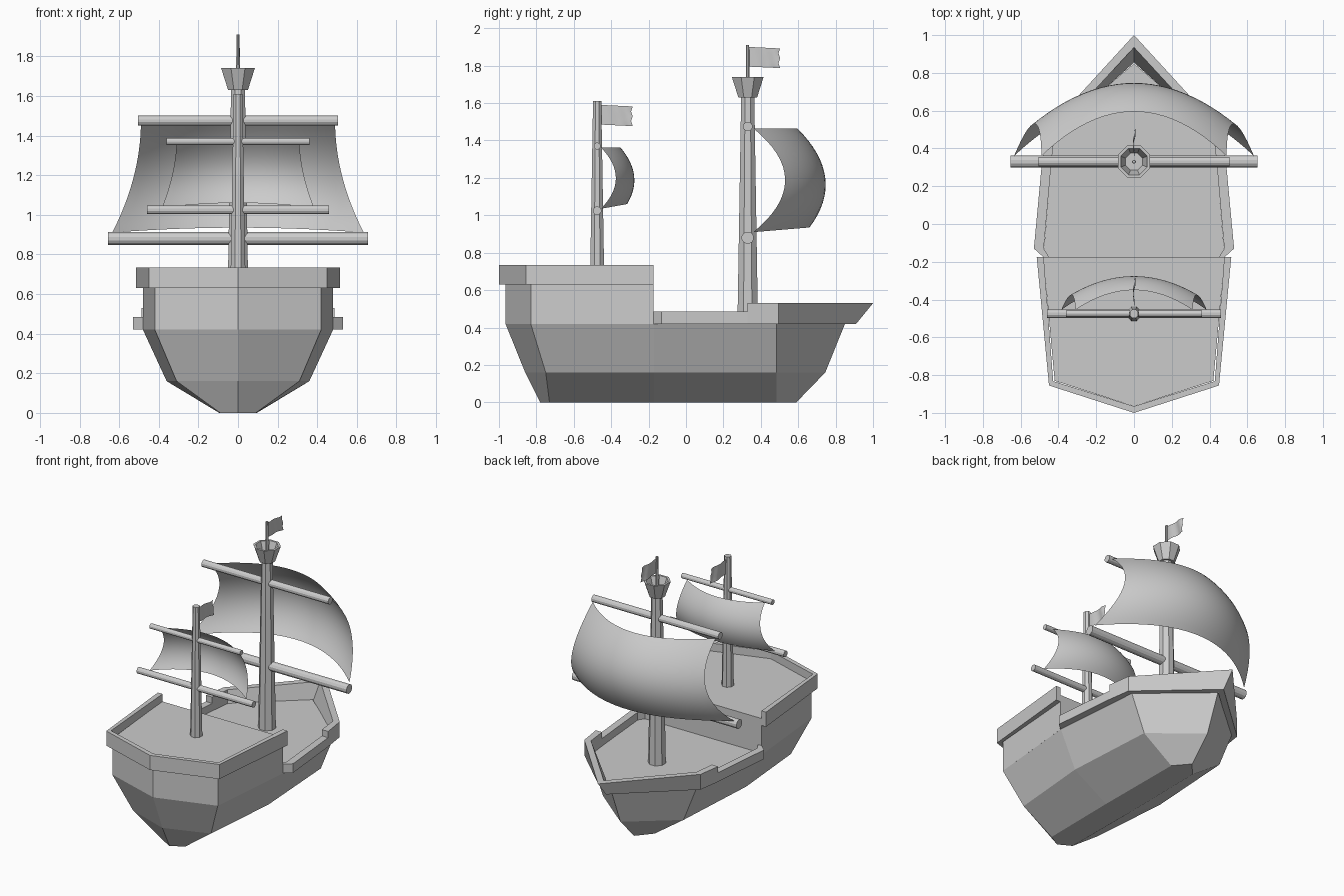
import bpy, bmesh, math
from mathutils import Matrix

cube = bpy.data.objects.get("Cube")
if cube:
    bpy.data.objects.remove(cube, do_unlink=True)

GREY = (0.6, 0.6, 0.6, 1)
grey = bpy.data.materials.new("plain_grey")
grey.use_nodes = True
grey.diffuse_color = GREY
grey.node_tree.nodes["Principled BSDF"].inputs["Base Color"].default_value = GREY


def finish(name, bm, smooth=False):
    """Turn a bmesh into a named object with the grey material."""
    bmesh.ops.recalc_face_normals(bm, faces=bm.faces)
    mesh = bpy.data.meshes.new(name)
    bm.to_mesh(mesh)
    bm.free()
    mesh.materials.append(grey)
    for p in mesh.polygons:
        p.use_smooth = smooth
    obj = bpy.data.objects.new(name, mesh)
    bpy.context.collection.objects.link(obj)
    return obj


def loft(name, rings, matrix=None):
    """Skin closed rings of points and cap both ends."""
    bm = bmesh.new()
    loops = [[bm.verts.new(p) for p in ring] for ring in rings]
    n = len(loops[0])
    for a, b in zip(loops, loops[1:]):
        for i in range(n):
            j = (i + 1) % n
            bm.faces.new((a[i], a[j], b[j], b[i]))
    bm.faces.new(loops[0])
    bm.faces.new(loops[-1])
    if matrix:
        bm.transform(matrix)
    return finish(name, bm)


def both_sides(half):
    """Continue a half outline round to the mirrored side."""
    return half + [(-x, *rest) for x, *rest in reversed(half) if x > 0]


def level(z, half):
    return [(x, y, z) for x, y in both_sides(half)]


def rail(name, sections, mirror_path=True):
    """Sweep four-cornered sections: outer low, outer high, inner high, inner low."""
    if mirror_path:
        other = [[(-x, y, z) for x, y, z in s] for s in reversed(sections) if s[0][0] > 0]
        sections = sections + other
    return loft(name, sections)


def section(outer, inner, low, high, lean_out=0, lean_in=0):
    (ox, oy), (ix, iy) = outer, inner
    return [(ox, oy - lean_out, low), (ox, oy, high), (ix, iy, high), (ix, iy - lean_in, low)]


def turned(name, profile, sides, matrix):
    """Turn a profile of (radius, height) pairs; radius is to the flats."""
    k = 1 / math.cos(math.pi / sides)
    rings = []
    for r, z in profile:
        angles = [(i + 0.5) * math.tau / sides for i in range(sides)]
        rings.append([(r * k * math.cos(a), r * k * math.sin(a), z) for a in angles])
    return loft(name, rings, matrix)


# Hull: stern tip, stern corner, midship, bow corner, bow tip at each level
top_line = [(0, -0.965), (0.42, -0.83), (0.48, -0.17), (0.425, 0.485), (0, 0.85)]
loft("hull", [
    level(0, [(0, -0.78), (0.09, -0.73), (0.095, -0.17), (0.09, 0.485), (0, 0.59)]),
    level(0.16, [(0, -0.86), (0.31, -0.75), (0.36, -0.17), (0.32, 0.485), (0, 0.745)]),
    level(0.42, top_line),
    level(0.43, top_line)])

# Raised stern block and its deck
stern_line = top_line[:2] + [(0.48, -0.175)]
loft("stern_deck", [level(0.42, stern_line), level(0.68, stern_line)])

# Stern rail, open towards the main deck
rail("stern_rail", [
    section((0.515, -0.175), (0.478, -0.175), 0.63, 0.735),
    section((0.45, -0.855), (0.428, -0.832), 0.63, 0.735),
    section((0, -1), (0, -0.965), 0.63, 0.735)])

# Low side rails
for side, label in ((1, "left"), (-1, "right")):
    path = [((0.48, -0.175), (0.45, -0.175)), ((0.53, -0.13), (0.478, -0.13)),
            ((0.487, 0.33), (0.437, 0.33))]
    parts = [[(side * x, y, z) for x, y, z in section(o, i, 0.42, 0.485)] for o, i in path]
    rail(label + "_side_rail", parts, mirror_path=False)

# Higher bow rail, raked at the tip
rail("bow_rail", [
    section((0.487, 0.33), (0.437, 0.33), 0.42, 0.53),
    section((0.463, 0.495), (0.42, 0.48), 0.42, 0.53),
    section((0, 1), (0, 0.935), 0.42, 0.53, 0.09, 0.08)])


def sail(name, y, low, high, bow_low, bow_high, leech, belly, pinch):
    """Billowing sheet; low and high are (half width, height) of its edges."""
    bm = bmesh.new()
    nu, nv = 24, 16
    grid = []
    for j in range(nv + 1):
        v = j / nv
        arch = 4 * v * (1 - v)
        width = low[0] + (high[0] - low[0]) * v - pinch * arch
        row = []
        for i in range(nu + 1):
            u = 2 * i / nu - 1
            across = 1 - u * u
            depth = (bow_low + (bow_high - bow_low) * v) * across
            depth += arch * (leech + (belly - leech) * across)
            z = low[1] + (high[1] - low[1]) * v + 0.025 * across * (1 - v)
            row.append(bm.verts.new((u * width, y + depth, z)))
        grid.append(row)
    for a, b in zip(grid, grid[1:]):
        for i in range(nu):
            bm.faces.new((a[i], a[i + 1], b[i + 1], b[i]))
    return finish(name, bm, True)


def flag(name, y, z, length, height):
    """Rippled pennant with a ragged free end."""
    bm = bmesh.new()
    n, m = 12, 4
    grid = []
    for i in range(n + 1):
        t = i / n
        col = []
        for j in range(m + 1):
            s = j / m
            reach = length * t * (1 - 0.05 * (j % 2) * t)
            wave = 0.01 * t * math.sin(t * 8 + s * 1.5)
            col.append(bm.verts.new((wave, y + reach, z + height * s - 0.008 * t)))
        grid.append(col)
    for a, b in zip(grid, grid[1:]):
        for j in range(m):
            bm.faces.new((a[j], b[j], b[j + 1], a[j + 1]))
    return finish(name, bm, True)


def yard(name, y, z, radius, half):
    place = Matrix.Translation((0, y, z)) @ Matrix.Rotation(math.pi / 2, 4, "Y")
    turned(name, [(radius, -half), (radius, half)], 12, place)


# Main mast with lookout and pole
MAIN, REAR = 0.33, -0.475
at_main = Matrix.Translation((0, MAIN, 0))
at_rear = Matrix.Translation((0, REAR, 0))
turned("main_mast", [(0.055, 0.42), (0.035, 1.64)], 8, at_main)
turned("lookout", [(0.05, 1.63), (0.085, 1.74), (0.07, 1.74), (0.045, 1.66)], 8, at_main)
turned("flag_pole", [(0.01, 1.64), (0.008, 1.91)], 8, at_main)
flag("main_flag", MAIN + 0.008, 1.795, 0.165, 0.105)

# Rear mast
turned("rear_mast", [(0.038, 0.66), (0.022, 1.61)], 8, at_rear)
flag("rear_flag", REAR + 0.02, 1.485, 0.17, 0.105)

# Yards
yard("main_lower_yard", MAIN, 0.88, 0.032, 0.655)
yard("main_upper_yard", MAIN, 1.475, 0.025, 0.505)
yard("rear_lower_yard", REAR, 1.025, 0.022, 0.46)
yard("rear_upper_yard", REAR, 1.37, 0.018, 0.36)

# Sails
sail("main_sail", MAIN + 0.03, (0.635, 0.91), (0.49, 1.465),
     0.3, 0.235, 0.17, 0.117, 0.035)
sail("rear_sail", REAR + 0.02, (0.385, 1.035), (0.31, 1.362),
     0.14, 0.105, 0.08, 0.055, 0.015)
